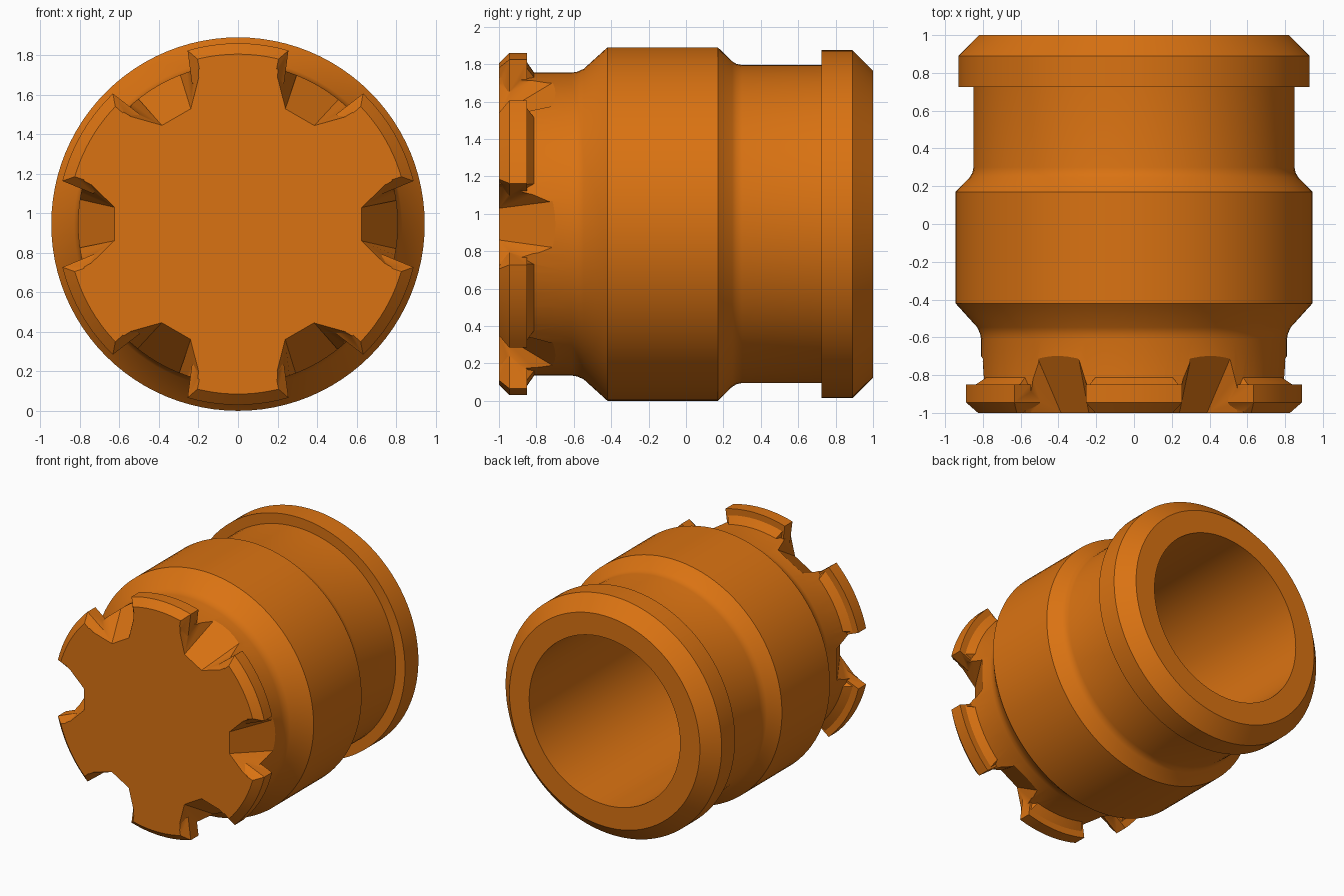
import bpy, bmesh, math

if "Cube" in bpy.data.objects:
    bpy.data.objects.remove(bpy.data.objects["Cube"])

CZ = 0.945           # height of the long axis
orange = bpy.data.materials.new("orange")
orange.diffuse_color = (0.70, 0.17, 0.006, 1)
orange.use_nodes = True
orange.node_tree.nodes["Principled BSDF"].inputs["Base Color"].default_value = orange.diffuse_color


def place(r, deg, y):
    a = math.radians(deg)
    return (r * math.cos(a), y, CZ + r * math.sin(a))


def finish(bm, name):
    bmesh.ops.recalc_face_normals(bm, faces=bm.faces)
    me = bpy.data.meshes.new(name)
    bm.to_mesh(me)
    bm.free()
    ob = bpy.data.objects.new(name, me)
    bpy.context.collection.objects.link(ob)
    me.materials.append(orange)
    return ob


def loft(bm, rings):
    """Skin matching closed rings of points and cap both ends."""
    vs = [[bm.verts.new(p) for p in ring] for ring in rings]
    n = len(vs[0])
    for a, b in zip(vs, vs[1:]):
        for i in range(n):
            j = (i + 1) % n
            bm.faces.new((a[i], a[j], b[j], b[i]))
    bm.faces.new(vs[0])
    bm.faces.new(vs[-1][::-1])


# Turned body with a blind bore from the back: (radius, y)
profile = [(0.81, -1), (0.81, -0.61), (0.815, -0.58), (0.83, -0.547),
           (0.945, -0.42), (0.945, 0.17), (0.87, 0.247), (0.856, 0.27),
           (0.85, 0.30), (0.85, 0.725), (0.93, 0.725), (0.93, 0.89),
           (0.82, 1), (0.65, 1), (0.65, -0.45)]
SEG = 96
bm = bmesh.new()
loft(bm, [[place(r, 360 * i / SEG, y) for i in range(SEG)] for r, y in profile])
body = finish(bm, "body")

# Six ramped notches: half sections (outward, sideways) at front and rear
front = [(0.625, 0.085), (0.745, 0.20), (0.82, 0.24), (1.1, 0.24)]
rear = [(0.815, 0.128), (0.83, 0.128), (0.85, 0.128), (1.1, 0.128)]
Y0, Y1 = -1.0, -0.69
bm = bmesh.new()
for k in range(6):
    rings = []
    for t in (-0.2, 1.03):
        y = Y0 + t * (Y1 - Y0)
        half = [(p[0] + t * (q[0] - p[0]), p[1] + t * (q[1] - p[1]))
                for p, q in zip(front, rear)]
        loop = half + [(u, -v) for u, v in reversed(half)]
        rings.append([place(math.hypot(u, v), 60 * k + math.degrees(math.atan2(v, u)), y)
                      for u, v in loop])
    loft(bm, rings)
notches = finish(bm, "notch_cutter")

# Six lugs: (y, outer radius, outer half angle, inner half angle)
sections = [(-1, 0.86, 13.8, 14.2), (-0.945, 0.915, 16.2, 18.2),
            (-0.85, 0.915, 16.2, 18.2), (-0.85, 0.865, 15.8, 16.5),
            (-0.805, 0.80, 14.3, 14.5)]
bm = bmesh.new()
N = 10
for k in range(6):
    rings = []
    for y, ro, ho, hi in sections:
        c = 60 * k + 30
        steps = [2 * i / N - 1 for i in range(N + 1)]
        rings.append([place(ro, c + ho * s, y) for s in steps] +
                     [place(0.745, c - hi * s, y) for s in steps])
    loft(bm, rings)
lugs = finish(bm, "lug_ring")

# Cut the notches, then fuse the lugs onto the body
for tool, op in ((notches, 'DIFFERENCE'), (lugs, 'UNION')):
    mod = body.modifiers.new(tool.name, 'BOOLEAN')
    mod.object, mod.operation, mod.solver = tool, op, 'EXACT'
    bpy.context.view_layer.objects.active = body
    body.select_set(True)
    bpy.ops.object.modifier_apply(modifier=mod.name)
    bpy.data.objects.remove(tool)

bpy.ops.object.shade_smooth_by_angle(angle=math.radians(28))
